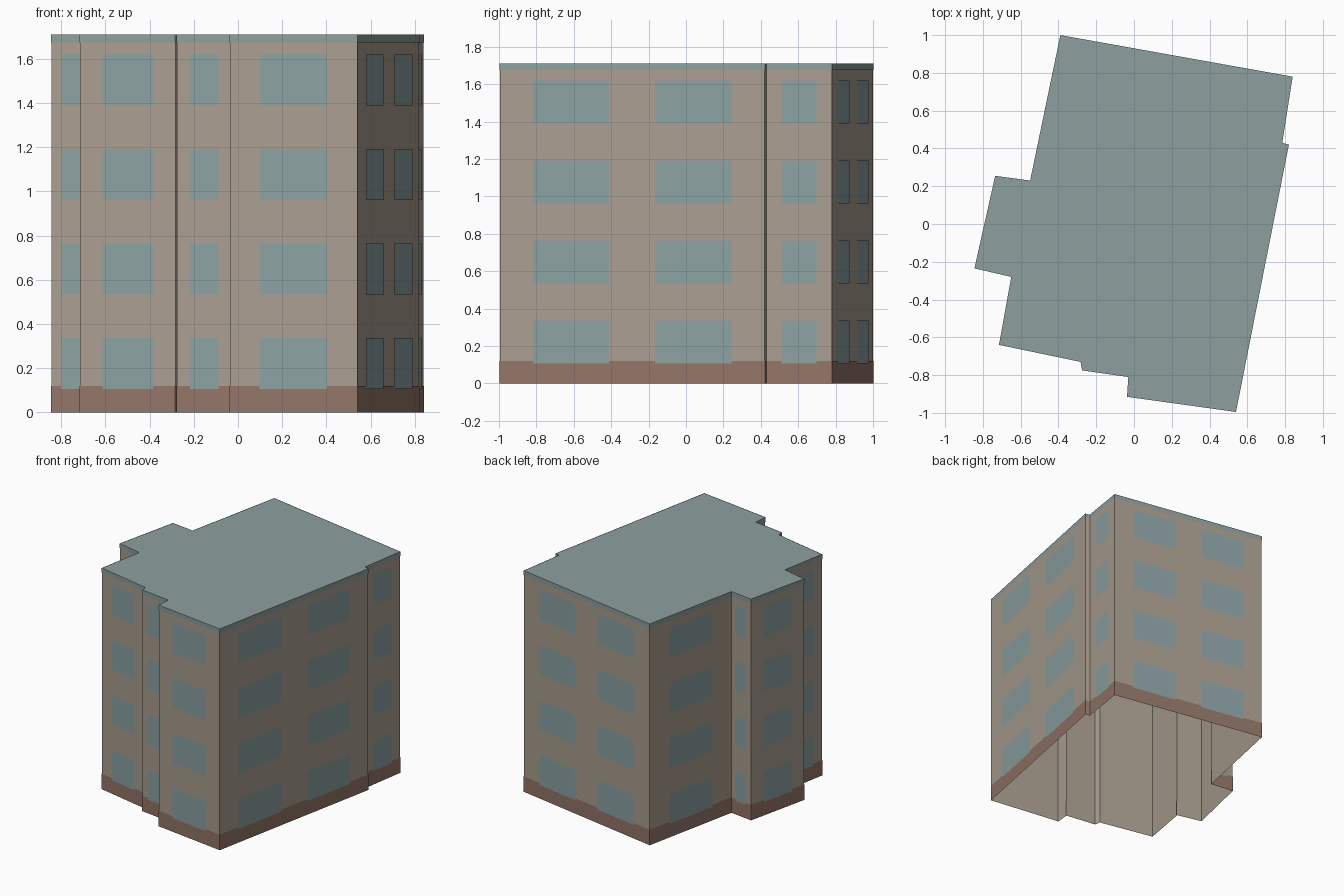
import bpy
import bmesh
from mathutils import Vector

cube = bpy.data.objects.get("Cube")
if cube:
    bpy.data.objects.remove(cube, do_unlink=True)

HEIGHT = 1.71
FLOORS = 4
STOREY = HEIGHT / FLOORS

# Footprint, counter-clockwise seen from above
FOOTPRINT = [Vector(p) for p in (
    (-0.39, 1.0), (-0.55, 0.23), (-0.735, 0.255), (-0.845, -0.235),
    (-0.65, -0.28), (-0.715, -0.64), (-0.283, -0.73), (-0.275, -0.775),
    (-0.03, -0.81), (-0.037, -0.915), (0.54, -0.995), (0.82, 0.42),
    (0.785, 0.43), (0.84, 0.78))]
WALLS = list(zip(FOOTPRINT, FOOTPRINT[1:] + FOOTPRINT[:1]))


def material(name, rgb):
    """Flat material from 8-bit display values."""
    linear = [((c / 255 + 0.055) / 1.055) ** 2.4 for c in rgb]
    mat = bpy.data.materials.new(name)
    mat.use_nodes = True
    mat.diffuse_color = (*linear, 1)
    shader = mat.node_tree.nodes["Principled BSDF"]
    shader.inputs["Base Color"].default_value = (*linear, 1)
    shader.inputs["Roughness"].default_value = 0.9
    return mat


def finish(bm, name, mat):
    mesh = bpy.data.meshes.new(name)
    bm.to_mesh(mesh)
    bm.free()
    mesh.materials.append(mat)
    obj = bpy.data.objects.new(name, mesh)
    bpy.context.collection.objects.link(obj)
    return obj


def panel(bm, wall, start, end, low, high, offset=0.0):
    """Upright rectangle on a wall, from start to end along its length."""
    a, b = wall
    d = (b - a).normalized()
    out = Vector((d.y, -d.x)) * offset
    p, q = a + d * start + out, a + d * end + out
    corners = ((p, low), (q, low), (q, high), (p, high))
    bm.faces.new([bm.verts.new((v.x, v.y, z)) for v, z in corners])


def band(name, mat, low, high, offset):
    """Strip that runs round every wall."""
    bm = bmesh.new()
    for wall in WALLS:
        length = (wall[1] - wall[0]).length
        panel(bm, wall, -offset, length + offset, low, high, offset)
    finish(bm, name, mat)


beige = material("beige render", (170, 158, 144))
brown = material("brown plinth", (147, 118, 104))
grey = material("grey green roof", (141, 160, 158))
glass = material("blue grey glass", (141, 161, 163))

# Wall shell, open underneath
bm = bmesh.new()
for wall in WALLS:
    panel(bm, wall, 0, (wall[1] - wall[0]).length, 0, HEIGHT)
bmesh.ops.remove_doubles(bm, verts=bm.verts[:], dist=0.0001)
finish(bm, "walls", beige)

# Flat roof
bm = bmesh.new()
bm.faces.new([bm.verts.new((p.x, p.y, HEIGHT)) for p in FOOTPRINT])
finish(bm, "roof", grey)

# Painted plinth and roof edge
band("plinth", brown, 0, 0.12, 0.002)
band("roof_edge", grey, HEIGHT - 0.035, HEIGHT, 0.002)

# Windows: two per storey on long walls, one on others, none on tiny returns
bm = bmesh.new()
for wall in WALLS:
    length = (wall[1] - wall[0]).length
    if length < 0.15:
        continue
    spans = [(0.125, 0.413), (0.587, 0.875)] if length > 1 else [(0.235, 0.765)]
    for floor in range(FLOORS):
        sill = floor * STOREY + 0.106
        for start, end in spans:
            panel(bm, wall, start * length, end * length, sill, sill + 0.23, 0.004)
finish(bm, "windows", glass)
